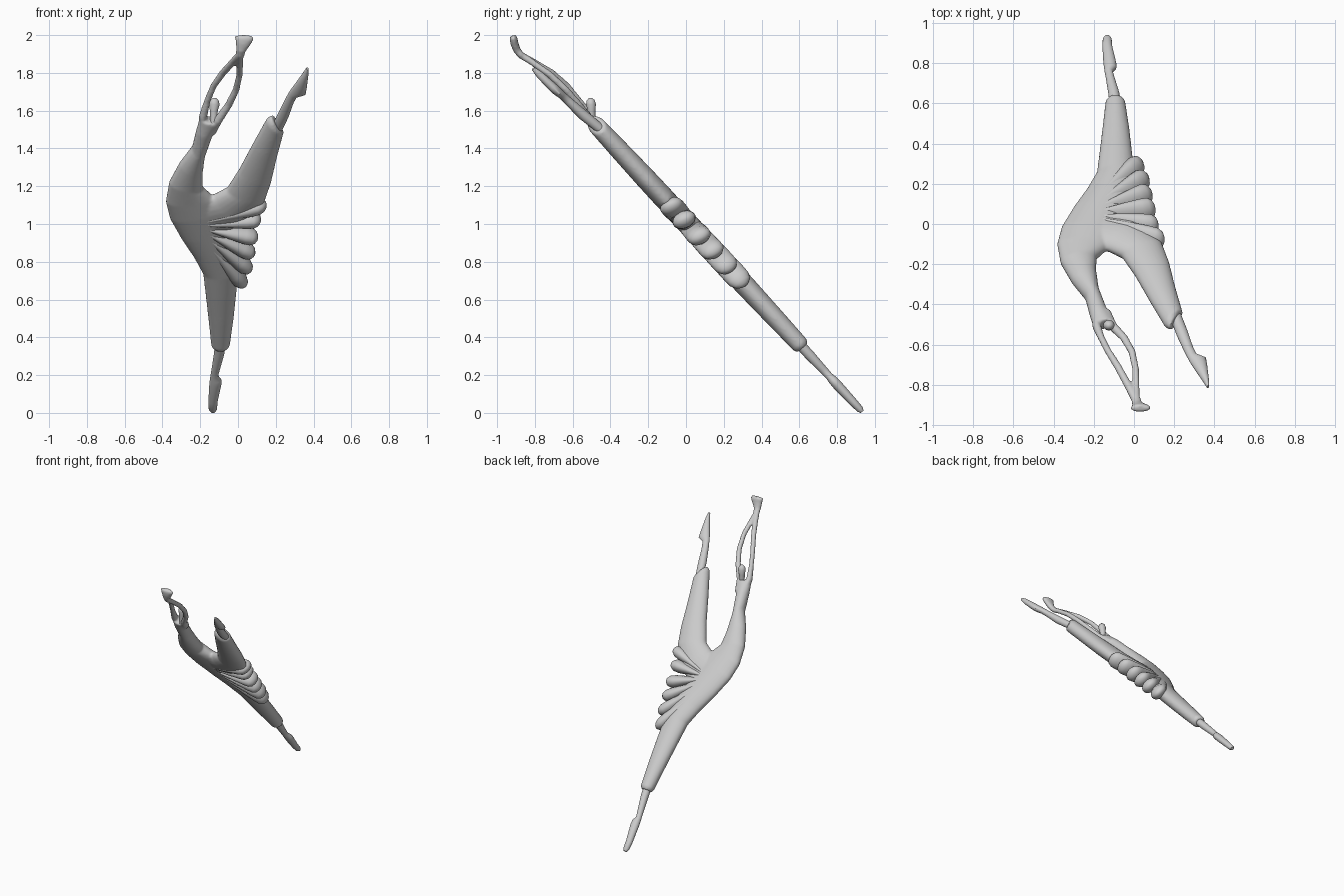
import bpy, bmesh, math
from mathutils import Vector

grey = bpy.data.materials.new("plain grey")
grey.diffuse_color = (0.6, 0.6, 0.6, 1)
NORMAL = Vector((0, 0.733, 0.680))      # normal of the tilted plane the dancer lies in


def on_plane(x, z, dy=0.0):
    return Vector((x, 0.92 - (z - 0.02) * 0.928 + dy, z))


def loft(bm, rings, sides=24):
    """Skin closed rings, each given as (centre, half_side, half_depth vectors)."""
    loops = []
    for c, a, b in rings:
        loops.append([bm.verts.new(c + a * math.cos(t) + b * math.sin(t))
                      for t in (2 * math.pi * i / sides for i in range(sides))])
    for p, q in zip(loops, loops[1:]):
        for i in range(sides):
            j = (i + 1) % sides
            bm.faces.new((p[i], p[j], q[j], q[i]))
    bm.faces.new(loops[0][::-1])
    bm.faces.new(loops[-1])


def edges(rows):
    """Rows of left x, left z, right x, right z, half thickness, y shift."""
    out = []
    for xl, zl, xr, zr, h, dy in rows:
        l, r = on_plane(xl, zl, dy), on_plane(xr, zr, dy)
        out.append(((l + r) / 2, (r - l) / 2, NORMAL * h))
    return out


def tube(points):
    """Rows of x, y, z, half width, half depth along a path."""
    pts = [Vector(p[:3]) for p in points]
    out = []
    for i, p in enumerate(points):
        d = (pts[min(i + 1, len(pts) - 1)] - pts[max(i - 1, 0)]).normalized()
        a = Vector((1, 0, 0))
        a = (a - d * a.dot(d)).normalized()
        out.append((pts[i], a * p[3], d.cross(a) * p[4]))
    return out


def make(name, shapes, voxel=0.0, smooth=0):
    bm = bmesh.new()
    for s in shapes:
        loft(bm, s)
    bmesh.ops.recalc_face_normals(bm, faces=bm.faces)
    me = bpy.data.meshes.new(name)
    bm.to_mesh(me)
    bm.free()
    me.materials.append(grey)
    ob = bpy.data.objects.new(name, me)
    bpy.context.collection.objects.link(ob)
    bpy.ops.object.select_all(action='DESELECT')
    ob.select_set(True)
    bpy.context.view_layer.objects.active = ob
    if voxel:
        m = ob.modifiers.new("blend", 'REMESH')
        m.mode, m.voxel_size, m.use_smooth_shade = 'VOXEL', voxel, True
        m = ob.modifiers.new("soften", 'SMOOTH')
        m.factor, m.iterations = 0.5, smooth
    else:
        bpy.ops.object.shade_smooth_by_angle(angle=math.radians(50))
    return ob


# Standing thigh, hip and arched torso
torso = edges([
    (-.130, .345, -.055, .345, .036, 0), (-.142, .36, -.043, .36, .046, 0),
    (-.157, .50, -.023, .50, .051, 0), (-.173, .64, -.008, .64, .055, 0),
    (-.185, .74, .000, .75, .057, 0), (-.235, .83, -.02, .87, .058, 0),
    (-.300, .925, -.06, .98, .058, 0), (-.360, 1.03, -.09, 1.08, .058, 0),
    (-.383, 1.12, -.13, 1.14, .056, 0), (-.365, 1.22, -.185, 1.19, .056, 0),
    (-.310, 1.32, -.188, 1.26, .054, 0), (-.243, 1.405, -.175, 1.36, .050, 0),
    (-.220, 1.50, -.135, 1.47, .046, 0), (-.203, 1.56, -.095, 1.54, .034, 0)])
# Raised thigh
thigh = edges([
    (.178, 1.57, .228, 1.505, .034, 0), (.152, 1.553, .242, 1.488, .047, 0),
    (.080, 1.425, .205, 1.35, .052, 0), (.005, 1.285, .175, 1.22, .056, 0),
    (-.06, 1.185, .14, 1.12, .057, 0), (-.13, 1.15, .02, 1.00, .056, 0),
    (-.25, 1.13, -.1, .95, .05, 0)])
# Arms joined overhead in a loop, flaring at the hands
arm_l = tube([(-.185, -.44, 1.49, .025, .03), (-.185, -.51, 1.57, .022, .026),
              (-.163, -.565, 1.65, .017, .018), (-.130, -.63, 1.73, .017, .018),
              (-.080, -.71, 1.80, .019, .018), (-.025, -.81, 1.86, .020, .017),
              (.012, -.885, 1.90, .020, .018)])
arm_r = tube([(-.145, -.44, 1.49, .03, .03), (-.105, -.51, 1.55, .022, .026),
              (-.050, -.565, 1.63, .020, .018), (-.010, -.635, 1.71, .018, .018),
              (.008, -.72, 1.79, .017, .018), (.010, -.82, 1.86, .018, .017),
              (.013, -.885, 1.90, .018, .018)])
hands = tube([(.010, -.87, 1.89, .024, .018), (.016, -.895, 1.92, .026, .020),
              (.026, -.908, 1.955, .040, .021), (.033, -.914, 1.985, .052, .021),
              (.033, -.917, 1.998, .047, .013)])
make("body_and_arms", [torso, thigh, arm_l, arm_r, hands], 0.008, 5)

# Small rounded head standing between the arms
make("head", [tube([(-.128, -.50, 1.53, .018, .018), (-.128, -.50, 1.60, .021, .021),
                    (-.125, -.503, 1.635, .028, .026), (-.125, -.505, 1.655, .022, .021),
                    (-.125, -.505, 1.668, .008, .008)])])

# Lower legs with pointed feet
make("standing_foot", [edges([
    (-.120, .38, -.062, .38, .026, 0), (-.128, .31, -.073, .31, .027, 0),
    (-.140, .23, -.096, .23, .022, 0), (-.146, .195, -.106, .195, .020, 0),
    (-.149, .175, -.088, .175, .024, 0), (-.152, .15, -.088, .15, .026, 0),
    (-.157, .06, -.108, .06, .022, 0), (-.155, .02, -.111, .02, .019, 0),
    (-.145, .006, -.120, .006, .010, 0)])])
make("raised_foot", [edges([
    (.185, 1.53, .235, 1.50, .026, 0), (.215, 1.59, .268, 1.57, .028, -.02),
    (.250, 1.66, .295, 1.645, .022, -.03), (.268, 1.692, .312, 1.675, .021, -.035),
    (.283, 1.715, .358, 1.688, .024, -.04), (.302, 1.74, .364, 1.72, .024, -.045),
    (.345, 1.80, .372, 1.785, .019, -.052), (.362, 1.825, .374, 1.82, .010, -.056)])])

# Skirt pleats fanning out from the hip, widening to rounded tips
root = (-.25, 1.01)
tips = [(.150, 1.105), (.122, 1.025), (.105, .925), (.085, .84), (.066, .755), (.035, .675)]
profile = [(0, .006, .045), (.2, .014, .055), (.4, .022, .060), (.6, .031, .063), (.8, .039, .064),
           (.9, .038, .062), (.96, .028, .048), (.99, .015, .026), (1, .004, .008)]
for n, (tx, tz) in enumerate(tips):
    a, b = on_plane(*root), on_plane(tx, tz)
    along = (b - a).normalized()
    side = along.cross(NORMAL).normalized()
    lean = math.radians(18)                 # pleats overlap like shingles
    s = side * math.cos(lean) + NORMAL * math.sin(lean)
    t = NORMAL * math.cos(lean) - side * math.sin(lean)
    make("skirt_pleat_%d" % (n + 1),
         [[(a.lerp(b, f), s * w * 1.15, t * h) for f, w, h in profile]])
